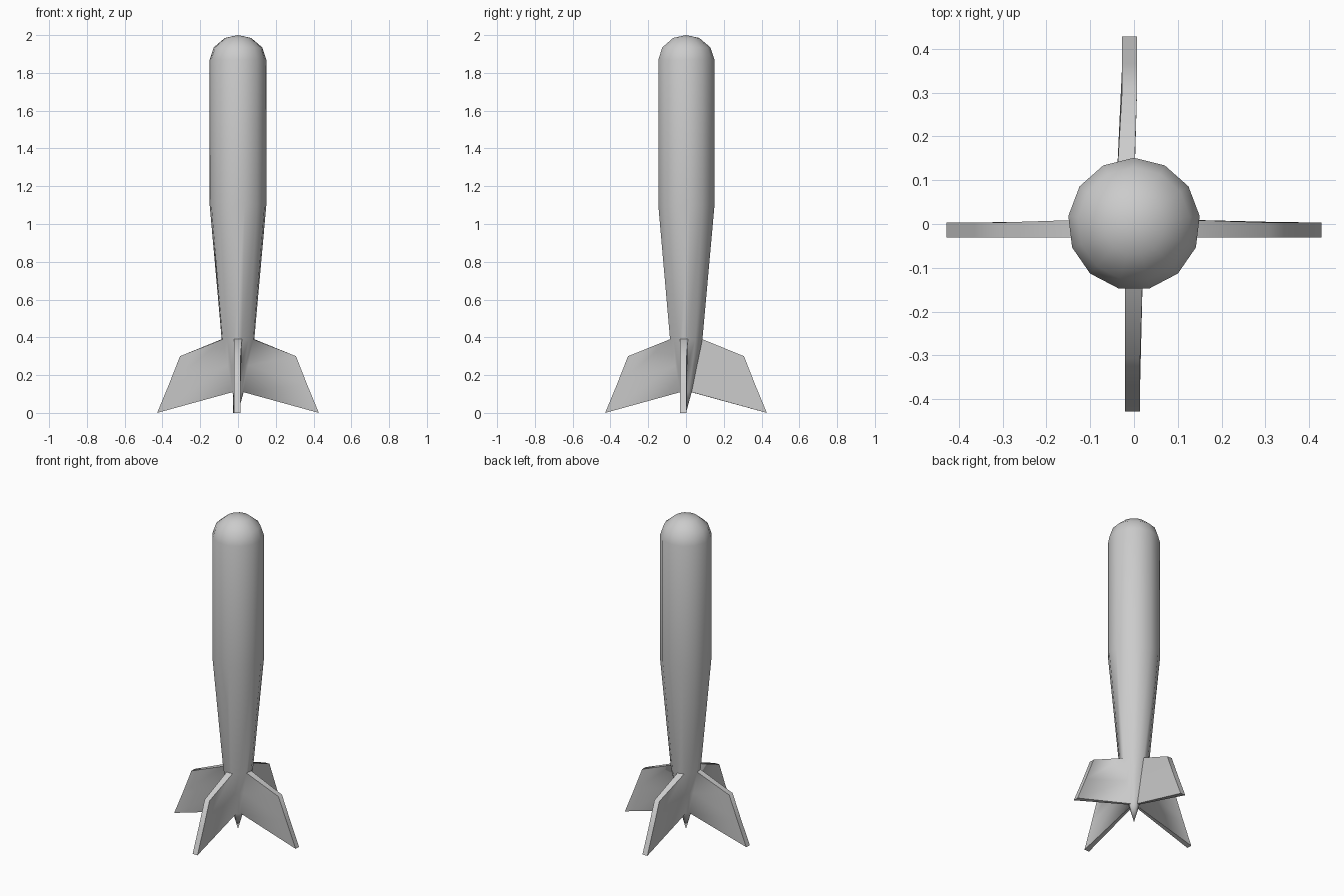
import bpy, bmesh
from math import sin, cos, pi, radians

if "Cube" in bpy.data.objects:
    bpy.data.objects.remove(bpy.data.objects["Cube"])

SIDES = 13
# body profile (radius, z), tail to nose; the tail tip and nose tip are poles
PROFILE = [(0.03, 0.11), (0.058, 0.25), (0.087, 0.39), (0.151, 1.1),
           (0.151, 1.87), (0.129, 1.935), (0.07, 1.985)]
# outer edge of a fin (radius, z), matching the three lowest body rings
FIN_EDGE = [(0.428, 0.0), (0.366, 0.15), (0.307, 0.30)]
# fins grow out of these body strips: strip -> (direction, sideways shift)
FINS = {0: (90, 0.010), 3: (180, 0.0135), 6: (270, -0.003), 9: (0, -0.0135)}
HALF = 0.017

bm = bmesh.new()

# body of revolution, leaving openings where the fins grow
rings = []
for r, z in PROFILE:
    rings.append([bm.verts.new((r * cos(pi / 2 + 2 * pi * i / SIDES),
                                r * sin(pi / 2 + 2 * pi * i / SIDES), z))
                  for i in range(SIDES)])
tail = bm.verts.new((0, 0, 0))
nose = bm.verts.new((0, 0, 2))
for i in range(SIDES):
    j = (i + 1) % SIDES
    bm.faces.new((tail, rings[0][j], rings[0][i]))
    bm.faces.new((nose, rings[-1][i], rings[-1][j]))
    for k in range(len(rings) - 1):
        if not (i in FINS and k < 2):
            bm.faces.new((rings[k][i], rings[k][j], rings[k + 1][j], rings[k + 1][i]))

# swept tail fins
for i, (deg, shift) in FINS.items():
    j = (i + 1) % SIDES
    c, s = cos(radians(deg)), sin(radians(deg))

    def edge(side):
        t = shift + side * HALF
        return [bm.verts.new((r * c - t * s, r * s + t * c, z)) for r, z in FIN_EDGE]

    a, b = edge(-1), edge(1)
    ra, rb = [rings[k][i] for k in range(3)], [rings[k][j] for k in range(3)]
    for k in range(2):
        bm.faces.new((a[k], b[k], b[k + 1], a[k + 1]))
        bm.faces.new((ra[k], a[k], a[k + 1], ra[k + 1]))
        bm.faces.new((b[k], rb[k], rb[k + 1], b[k + 1]))
    bm.faces.new((ra[0], rb[0], b[0], a[0]))
    bm.faces.new((a[2], b[2], rb[2], ra[2]))

bmesh.ops.recalc_face_normals(bm, faces=bm.faces)
mesh = bpy.data.meshes.new("finned_body")
bm.to_mesh(mesh)
bm.free()
body = bpy.data.objects.new("finned_body", mesh)
bpy.context.collection.objects.link(body)
bpy.context.view_layer.objects.active = body
body.select_set(True)
bpy.ops.object.shade_smooth_by_angle(angle=radians(70))
